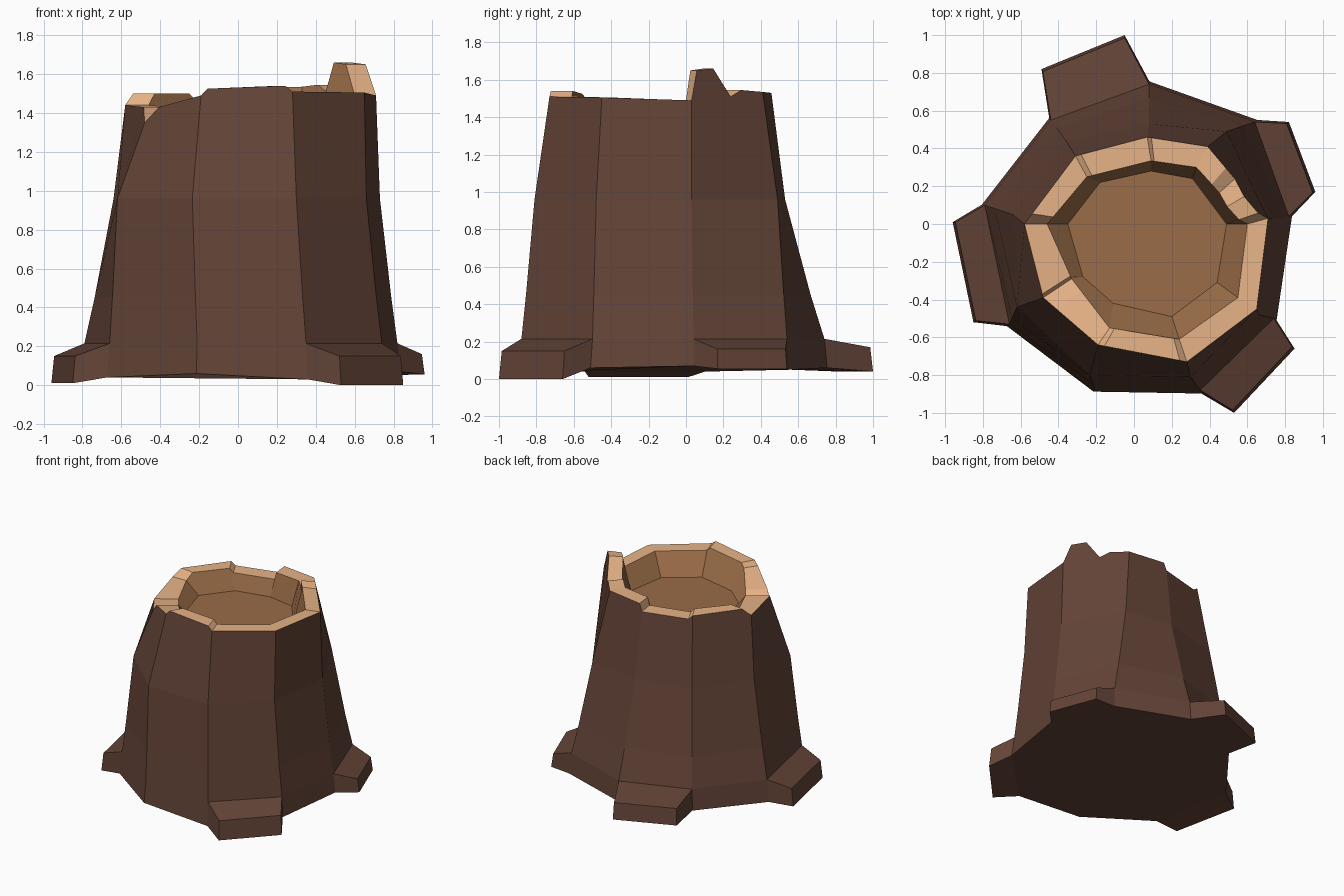
import bpy
from mathutils import Vector

if "Cube" in bpy.data.objects:
    bpy.data.objects.remove(bpy.data.objects["Cube"])

N = 9
# Plan outlines, counter-clockwise from the back
FOOT = [(.08, .74), (-.44, .55), (-.79, .10), (-.66, -.53), (-.21, -.87),
        (.35, -.88), (.74, -.50), (.82, .04), (.64, .54)]
WAIST = [(.08, .53), (-.36, .44), (-.64, .05), (-.62, -.44), (-.235, -.80),
         (.30, -.81), (.66, -.48), (.73, .03), (.49, .49)]
RIM_OUT = [(.07, .46), (-.31, .36), (-.58, 0), (-.48, -.39), (-.19, -.64),
           (.28, -.73), (.65, -.45), (.71, .03), (.39, .41)]
RIM_IN = [(.09, .335), (-.25, .25), (-.46, 0), (-.33, -.29), (-.13, -.55),
          (.24, -.61), (.55, -.39), (.60, 0), (.33, .30)]
FLOOR = [(.09, .28), (-.18, .22), (-.35, 0), (-.27, -.28), (-.11, -.42),
         (.20, -.49), (.44, -.31), (.49, 0), (.31, .24)]
FOOT_Z = [.06, .05, .04, .04, .06, .03, .06, .07, .05]
FLOOR_Z = 1.35

# Jagged rim: (position in sides around the ring, height)
RIM = [(0, 1.47), (.92, 1.47), (1, 1.50), (1.85, 1.50), (2, 1.44), (2.95, 1.43),
       (3, 1.35), (3.25, 1.43), (4, 1.49), (4.07, 1.525), (4.92, 1.54), (5, 1.51),
       (6, 1.505), (7, 1.49), (7.08, 1.65), (7.32, 1.66), (7.55, 1.51),
       (7.7, 1.545), (8, 1.535), (8.93, 1.53), (9, 1.47)]

# Roots: side index -> two tip corners, bottom and top height
ROOTS = {0: ((-.05, 1.0), (-.49, .82), .04, .17),
         2: ((-.96, .01), (-.85, -.52), .01, .15),
         5: ((.53, -1.0), (.85, -.66), 0, .15),
         7: ((.96, .17), (.82, .54), .055, .16)}


def material(name, color):
    m = bpy.data.materials.new(name)
    m.diffuse_color = (*color, 1)
    m.use_nodes = True
    m.node_tree.nodes["Principled BSDF"].inputs["Base Color"].default_value = m.diffuse_color
    return m


def build(name, faces, mat):
    index, verts, polys = {}, [], []
    for face in faces:
        poly = []
        for p in face:
            key = tuple(round(c, 4) for c in p)
            if key not in index:
                index[key] = len(verts)
                verts.append(key)
            poly.append(index[key])
        polys.append(poly)
    mesh = bpy.data.meshes.new(name)
    mesh.from_pydata(verts, [], polys)
    mesh.materials.append(mat)
    ob = bpy.data.objects.new(name, mesh)
    bpy.context.collection.objects.link(ob)


def ring(pts, z, scale=1):
    return [Vector((x * scale, y * scale, z)) for x, y in pts]


def station(pts, t, z):
    i = int(t) % N
    p = Vector(pts[i]).lerp(Vector(pts[(i + 1) % N]), t - int(t))
    if z > 1.6:      # the splinter leans inward
        p *= .96
    return Vector((p.x, p.y, z))


bark = material("bark", (.125, .057, .038))
cut = material("cut_wood", (.80, .45, .24))
inner = material("inner_wood", (.32, .15, .063))

# Bark sides
base = [Vector((p.x, p.y, z)) for p, z in zip(ring(FOOT, 0, 1.02), FOOT_Z)]
foot = ring(FOOT, .215)
waist = ring(WAIST, .96)
shin = [a.lerp(b, .35) for a, b in zip(foot, waist)]
for p in shin:
    p.z = .45
faces = [base[::-1]]
for i in range(N):
    j = (i + 1) % N
    for lo, hi in ((foot, shin), (shin, waist)):
        faces.append([lo[i], lo[j], hi[j], hi[i]])
    edge = [station(RIM_OUT, t, z) for t, z in RIM if i <= t <= i + 1]
    faces.append([waist[i], waist[j]] + edge[::-1])
    if i not in ROOTS:
        faces.append([base[i], base[j], foot[j], foot[i]])
        continue
    # Root stub pushed out of this side
    a, b, z0, z1 = ROOTS[i]
    a0, b0 = Vector((*a, z0)), Vector((*b, z0))
    a1, b1 = (Vector((p[0] * .985, p[1] * .985, z1)) for p in (a, b))
    faces += [[a0, b0, b1, a1], [a1, b1, foot[j], foot[i]],
              [base[i], a0, a1, foot[i]], [b0, base[j], foot[j], b1],
              [base[j], b0, a0, base[i]]]
build("bark_and_roots", faces, bark)

# Cut rim
outer = [station(RIM_OUT, t, z) for t, z in RIM]
inside = [station(RIM_IN, t, z) for t, z in RIM]
build("cut_rim", [[outer[k], outer[k + 1], inside[k + 1], inside[k]]
                  for k in range(len(RIM) - 1)], cut)

# Hollow walls and floor
floor = ring(FLOOR, FLOOR_Z)
walls = []
for i in range(N):
    edge = [p for p, (t, z) in zip(inside, RIM) if i <= t <= i + 1]
    walls.append(edge + [floor[(i + 1) % N], floor[i]])
build("hollow", walls + [floor], inner)
